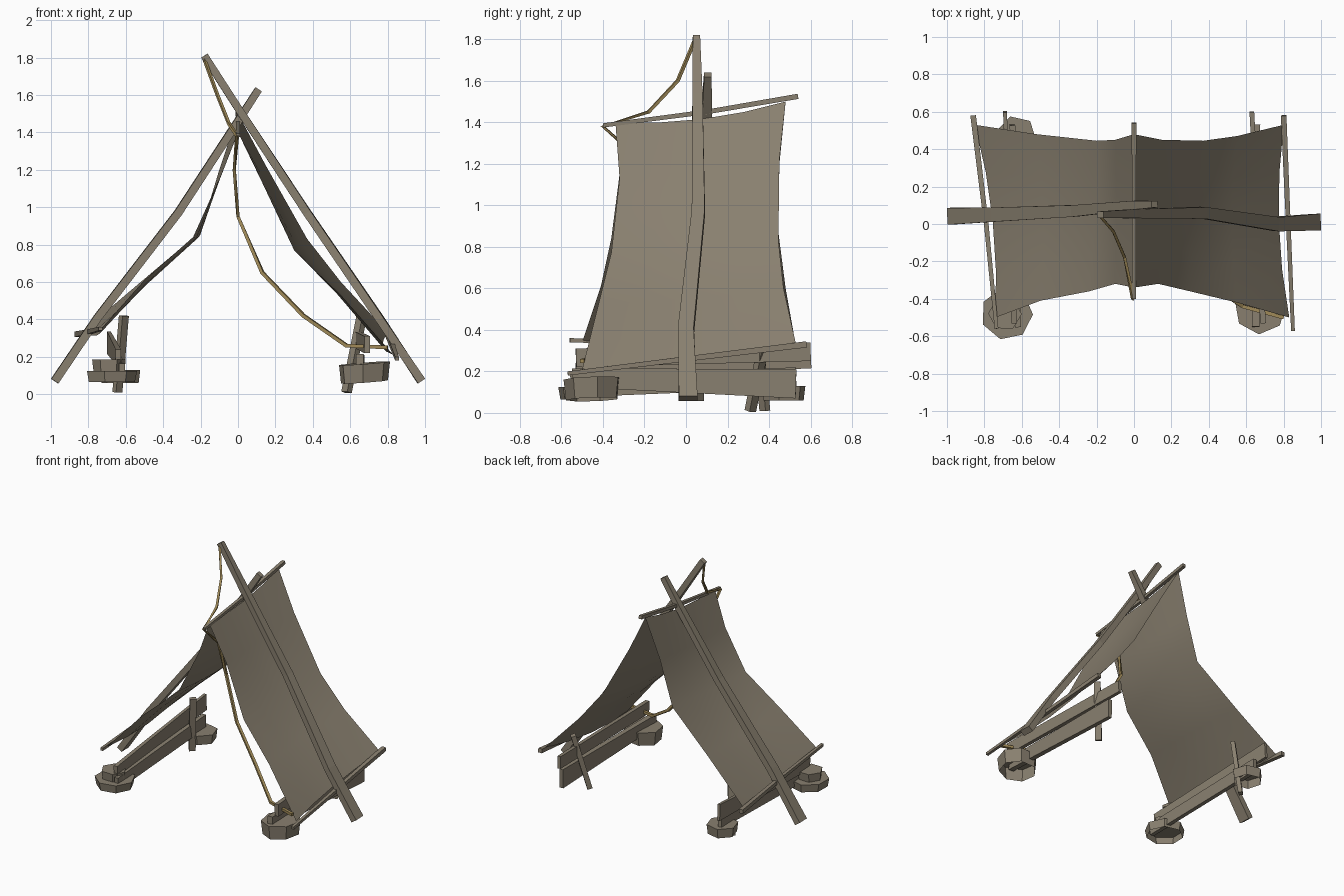
import bpy, bmesh, math
from mathutils import Vector

cube = bpy.data.objects.get("Cube")
if cube:
    bpy.data.objects.remove(cube)


def material(name, rgb):
    m = bpy.data.materials.new(name)
    m.use_nodes = True
    m.diffuse_color = (*rgb, 1)
    m.node_tree.nodes["Principled BSDF"].inputs["Base Color"].default_value = (*rgb, 1)
    return m


weathered = material("weathered brown", (0.25, 0.215, 0.16))
hemp = material("rope tan", (0.36, 0.26, 0.10))


def finish(name, bm, mat, smooth=False):
    bmesh.ops.recalc_face_normals(bm, faces=bm.faces)
    mesh = bpy.data.meshes.new(name)
    bm.to_mesh(mesh)
    bm.free()
    mesh.materials.append(mat)
    for p in mesh.polygons:
        p.use_smooth = smooth
    obj = bpy.data.objects.new(name, mesh)
    bpy.context.collection.objects.link(obj)
    return obj


def beam(name, path, sizes, mat=weathered):
    """Sweep a rectangle along a path; sizes are (sideways, upright) at start and end."""
    pts = [Vector(p) for p in path]
    bm = bmesh.new()
    rings = []
    for i, p in enumerate(pts):
        tangent = (pts[min(i + 1, len(pts) - 1)] - pts[max(i - 1, 0)]).normalized()
        side = tangent.cross(Vector((0, 0, 1))).normalized()
        up = side.cross(tangent)
        t = i / (len(pts) - 1)
        w, h = [(a + (b - a) * t) / 2 for a, b in zip(*sizes)]
        rings.append([bm.verts.new(p + side * w * a + up * h * b)
                      for a, b in ((-1, -1), (1, -1), (1, 1), (-1, 1))])
    for r, s in zip(rings, rings[1:]):
        for k in range(4):
            bm.faces.new((r[k], r[(k + 1) % 4], s[(k + 1) % 4], s[k]))
    bm.faces.new(rings[0])
    bm.faces.new(rings[-1])
    return finish(name, bm, mat)


def stone(name, centre, radius, height, turn, sides=7, tilt=0.0):
    """Chunky block, hollow underneath."""
    bm = bmesh.new()
    bmesh.ops.create_cone(bm, cap_ends=True, segments=sides, radius1=radius * 0.92,
                          radius2=radius, depth=height)
    bm.normal_update()
    bmesh.ops.delete(bm, geom=[f for f in bm.faces if f.normal.z < -0.9],
                     context='FACES_ONLY')
    for v in bm.verts:
        v.co.z += tilt * v.co.x
    obj = finish(name, bm, weathered)
    obj.location = centre
    obj.rotation_euler.z = turn
    return obj


def cloth(name, front, back, pull):
    """Sagging sheet between a front and a back edge profile."""
    steps = 4
    bm = bmesh.new()
    grid = []
    for i, (a, b) in enumerate(zip(front, back)):
        row = []
        for j in range(steps + 1):
            t = j / steps
            p = Vector(a).lerp(Vector(b), t)
            sag = 4 * t * (1 - t)
            p.x *= 1 - pull * sag
            p.z -= 0.035 * sag if i == 0 else 0.015 * sag
            row.append(bm.verts.new(p))
        grid.append(row)
    for r, s in zip(grid, grid[1:]):
        for j in range(steps):
            bm.faces.new((r[j], r[j + 1], s[j + 1], s[j]))
    return finish(name, bm, weathered, True)


# Crossed poles and ridge
beam("tall_pole", [(0.98, 0.01, 0.07), (0.76, 0.0, 0.4), (0.37, 0.06, 0.97),
                   (0.0, 0.055, 1.53), (-0.18, 0.05, 1.81)], ((0.09, 0.045), (0.035, 0.04)))
beam("short_pole", [(-0.98, 0.042, 0.07), (-0.75, 0.05, 0.41), (-0.32, 0.07, 0.97),
                    (0.0, 0.1, 1.46), (0.11, 0.105, 1.63)], ((0.09, 0.045), (0.035, 0.04)))
beam("ridge_pole", [(0, -0.4, 1.385), (0, 0.1, 1.45), (0, 0.54, 1.525)],
     ((0.02, 0.02), (0.025, 0.025)))

# Cloth sides
cloth("left_cloth",
      [(0, -0.34, 1.40), (0.13, -0.32, 1.13), (0.3, -0.36, 0.77),
       (0.55, -0.42, 0.53), (0.83, -0.5, 0.21)],
      [(0, 0.48, 1.5), (0.15, 0.45, 1.22), (0.37, 0.445, 0.83),
       (0.55, 0.47, 0.6), (0.8, 0.53, 0.33)], 0.05)
cloth("right_cloth",
      [(0, -0.34, 1.40), (-0.1, -0.32, 1.15), (-0.24, -0.36, 0.84),
       (-0.5, -0.41, 0.61), (-0.74, -0.5, 0.34)],
      [(0, 0.48, 1.5), (-0.1, 0.45, 1.2), (-0.2, 0.445, 0.87),
       (-0.52, 0.48, 0.6), (-0.85, 0.53, 0.32)], 0.05)

# Hem rods
beam("left_hem_rod", [(0.85, -0.57, 0.19), (0.825, 0.0, 0.26), (0.8, 0.58, 0.33)],
     ((0.02, 0.02), (0.03, 0.03)))
beam("right_hem_rod", [(-0.735, -0.56, 0.35), (-0.79, 0.0, 0.335), (-0.86, 0.58, 0.32)],
     ((0.02, 0.02), (0.03, 0.03)))

# Side planks
beam("left_upper_plank", [(0.69, -0.53, 0.265), (0.63, 0.6, 0.295)], ((0.03, 0.09), (0.025, 0.09)))
beam("left_lower_plank", [(0.65, -0.55, 0.17), (0.66, 0.53, 0.14)], ((0.04, 0.09), (0.03, 0.14)))
beam("right_upper_plank", [(-0.64, -0.53, 0.2), (-0.69, 0.6, 0.275)], ((0.03, 0.08), (0.02, 0.12)))
beam("right_lower_plank", [(-0.62, -0.55, 0.12), (-0.65, 0.53, 0.17)], ((0.03, 0.09), (0.03, 0.1)))

# Stakes
beam("left_stake", [(0.58, 0.31, 0.01), (0.66, 0.39, 0.41)], ((0.045, 0.035), (0.045, 0.035)))
beam("right_stake", [(-0.645, 0.38, 0.01), (-0.61, 0.34, 0.42)], ((0.045, 0.03), (0.045, 0.03)))

# Foot stones
stone("right_front_stone", (-0.68, -0.48, 0.095), 0.14, 0.06, 0.2)
stone("right_front_top_stone", (-0.69, -0.48, 0.155), 0.09, 0.06, 0.5, 6)
stone("left_front_stone", (0.675, -0.45, 0.115), 0.14, 0.1, 0.4, 7, 0.08)
stone("right_back_stone", (-0.63, 0.47, 0.095), 0.11, 0.07, 0.3, 6)

# Rope
beam("rope", [(-0.18, 0.04, 1.79), (-0.11, -0.04, 1.6), (-0.05, -0.18, 1.45),
              (-0.005, -0.4, 1.38), (-0.02, -0.2, 1.2), (0.0, -0.14, 0.95),
              (0.13, -0.2, 0.65), (0.35, -0.29, 0.42), (0.58, -0.44, 0.26),
              (0.8, -0.5, 0.25)], ((0.014, 0.014), (0.02, 0.02)), hemp)
